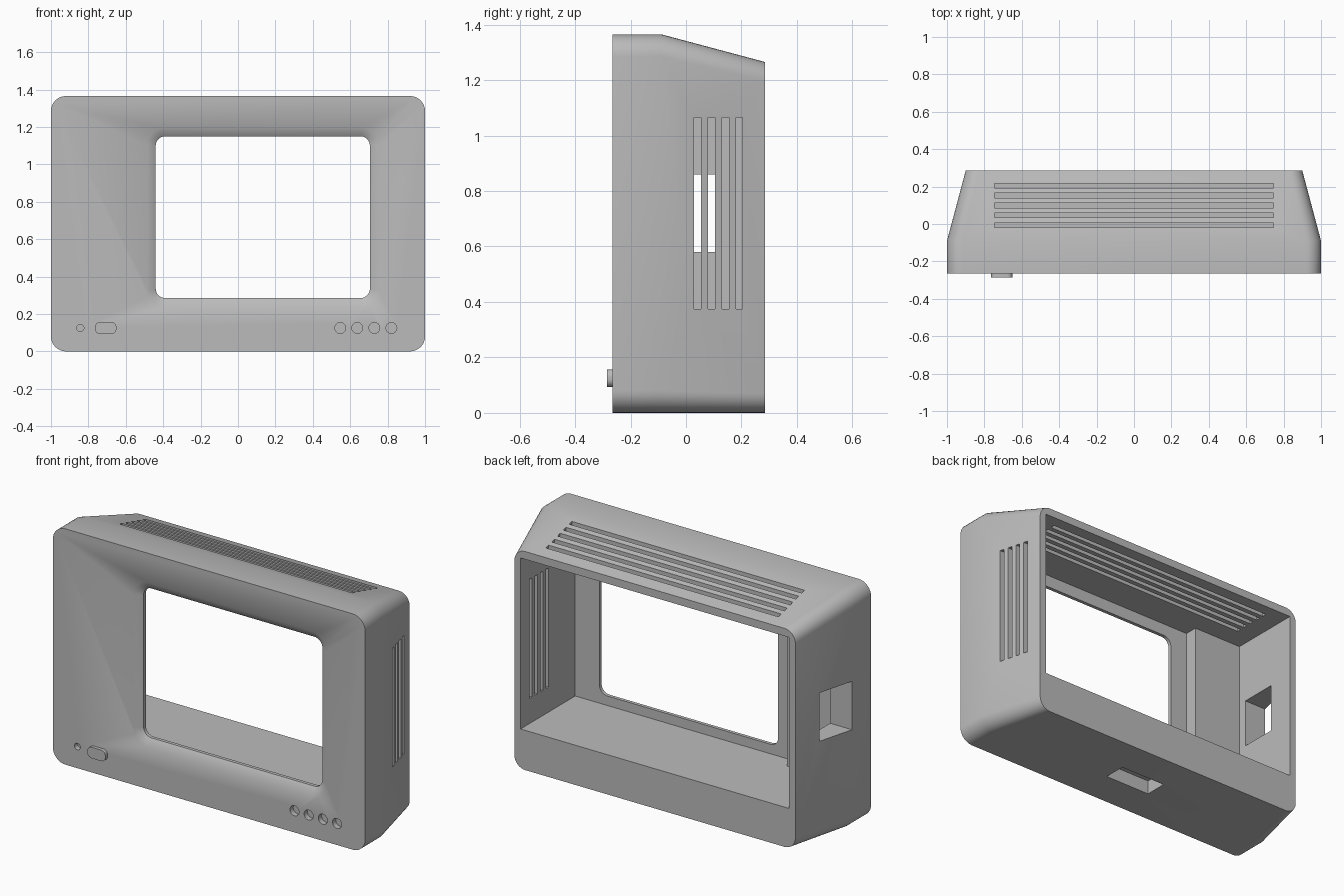
import bpy, bmesh
from math import cos, sin, pi, radians

cube = bpy.data.objects.get("Cube")
if cube:
    bpy.data.objects.remove(cube, do_unlink=True)

grey = bpy.data.materials.new("matte grey")
grey.use_nodes = True
grey.diffuse_color = (0.5, 0.5, 0.5, 1)
shader = next(n for n in grey.node_tree.nodes if n.type == 'BSDF_PRINCIPLED')
shader.inputs["Base Color"].default_value = (0.5, 0.5, 0.5, 1)
shader.inputs["Roughness"].default_value = 0.7


def rounded(x0, x1, z0, z1, r, steps=8):
    """Rounded rectangle outline in the x-z plane."""
    r = min(r, 0.499 * (x1 - x0), 0.499 * (z1 - z0))
    centres = [(x1 - r, z1 - r), (x0 + r, z1 - r), (x0 + r, z0 + r), (x1 - r, z0 + r)]
    pts = []
    for corner, (cx, cz) in enumerate(centres):
        for i in range(steps + 1):
            a = pi / 2 * (corner + i / steps)
            pts.append((cx + r * cos(a), cz + r * sin(a)))
    return pts


def loft(name, rings):
    """Skin a list of 3D rings and cap both ends."""
    bm = bmesh.new()
    loops = [[bm.verts.new(p) for p in ring] for ring in rings]
    n = len(loops[0])
    for a, b in zip(loops, loops[1:]):
        for i in range(n):
            j = (i + 1) % n
            bm.faces.new((a[i], a[j], b[j], b[i]))
    bm.faces.new(loops[0])
    bm.faces.new(loops[-1])
    bmesh.ops.recalc_face_normals(bm, faces=bm.faces)
    mesh = bpy.data.meshes.new(name)
    bm.to_mesh(mesh)
    bm.free()
    obj = bpy.data.objects.new(name, mesh)
    bpy.context.collection.objects.link(obj)
    mesh.materials.append(grey)
    return obj


def loft_y(name, sections):
    return loft(name, [[(x, y, z) for x, z in outline] for y, outline in sections])


def prism(name, plan, z0, z1):
    return loft(name, [[(x, y, z) for x, y in plan] for z in (z0, z1)])


def box(name, x0, x1, y0, y1, z0, z1):
    return prism(name, [(x0, y0), (x1, y0), (x1, y1), (x0, y1)], z0, z1)


def activate(obj):
    bpy.ops.object.select_all(action='DESELECT')
    obj.select_set(True)
    bpy.context.view_layer.objects.active = obj


def cut(obj, cutter):
    cutter.hide_render = True
    mod = obj.modifiers.new("cut", 'BOOLEAN')
    mod.operation = 'DIFFERENCE'
    mod.solver = 'EXACT'
    mod.object = cutter
    activate(obj)
    bpy.ops.object.modifier_apply(modifier=mod.name)
    bpy.data.objects.remove(cutter, do_unlink=True)


FRONT, BACK = -0.265, 0.285

# Outer shell: straight at the front, tapering to the back
wide = rounded(-1, 1, 0, 1.365, 0.08)
narrow = rounded(-0.9, 0.9, 0, 1.265, 0.07)
housing = loft_y("housing", [(FRONT, wide), (-0.09, wide), (BACK, narrow)])

# Open back cavity, shallower behind the control side
cut(housing, prism("cavity", [(-0.86, 0.4), (-0.86, -0.14), (-0.55, -0.14),
                              (-0.55, -0.215), (0.86, -0.215), (0.86, 0.4)], 0.23, 1.22))


# Screen window with a sloped surround
def window(grow):
    return rounded(-0.44 - grow, 0.705 + grow, 0.285 - grow, 1.15 + grow, 0.05 + grow)


cut(housing, loft_y("window", [(FRONT - 0.03, window(0.09)), (FRONT + 0.03, window(0)),
                               (-0.1, window(0))]))

# Ventilation slots in the top
for i in range(5):
    y = -0.007 + i * 0.053
    cut(housing, box("top_slot", -0.745, 0.745, y - 0.0125, y + 0.0125, 1.1, 1.5))

# Ventilation slots in the left side
for i in range(4):
    y = 0.042 + i * 0.05
    cut(housing, box("side_slot", 0.8, 1.1, y - 0.0125, y + 0.0125, 0.375, 1.065))

# Opening in the right side and pocket in the base
cut(housing, box("side_opening", -1.1, -0.8, -0.09, 0.125, 0.58, 0.86))
cut(housing, box("base_pocket", -0.145, 0.145, -0.055, 0.075, -0.1, 0.08))

# Round control holes in the front
for x, r in [(-0.843, 0.019), (0.547, 0.029), (0.638, 0.029), (0.729, 0.029), (0.82, 0.029)]:
    outline = rounded(x - r, x + r, 0.125 - r, 0.125 + r, r, 6)
    cut(housing, loft_y("control_hole", [(FRONT - 0.1, outline), (FRONT + 0.03, outline)]))

# Power button
pill = rounded(-0.765, -0.65, 0.093, 0.157, 0.027)
button = loft_y("power_button", [(-0.285, pill), (FRONT + 0.02, pill)])

for part in (housing, button):
    activate(part)
    bpy.ops.object.shade_smooth_by_angle(angle=radians(38))
